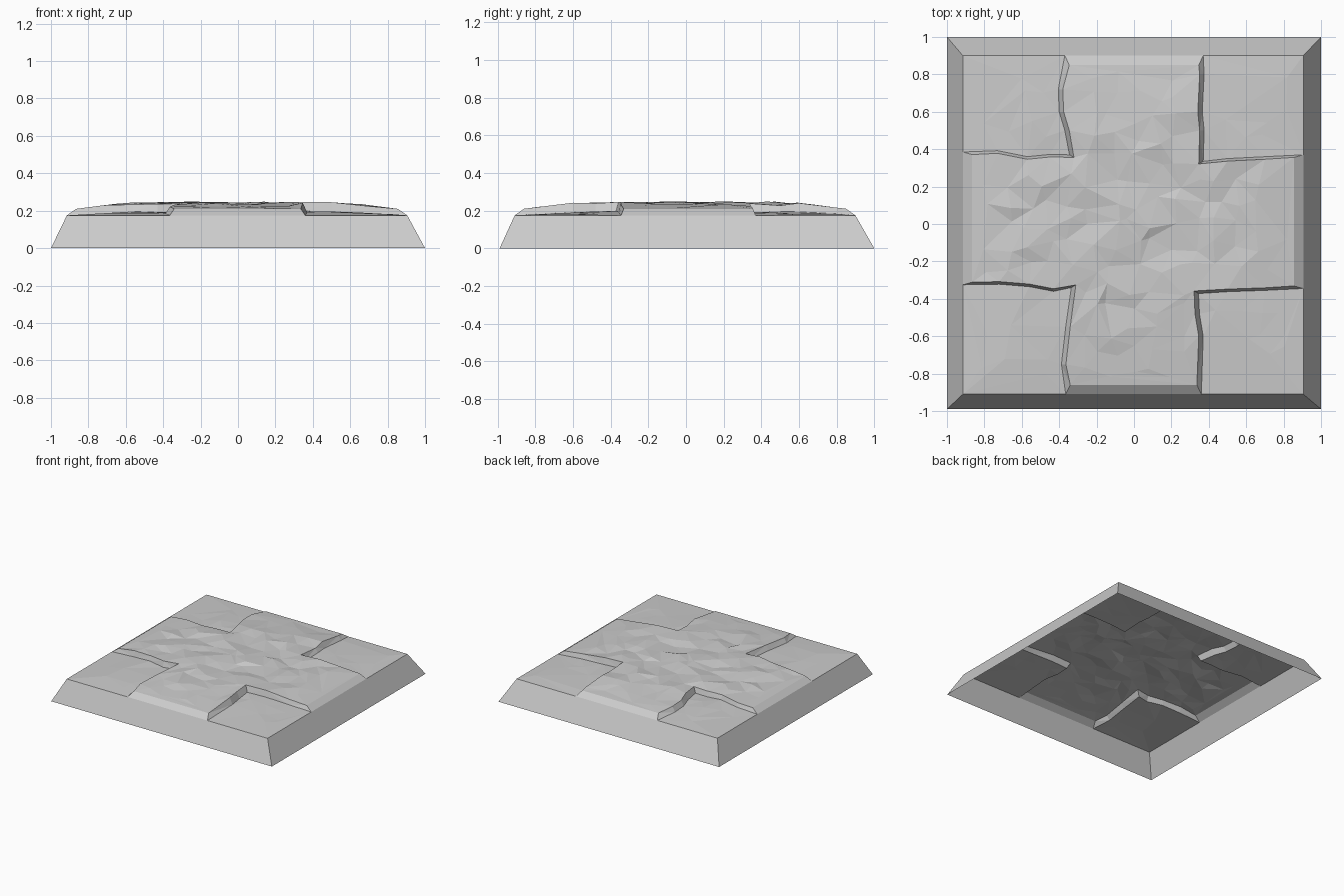
import bpy, bmesh, random
from mathutils import Vector
from mathutils.geometry import delaunay_2d_cdt

random.seed(4)
cube = bpy.data.objects.get("Cube")
if cube:
    bpy.data.objects.remove(cube, do_unlink=True)

stone = bpy.data.materials.new("grey_stone")
stone.use_nodes = True
GREY = (0.6, 0.6, 0.6, 1)
stone.diffuse_color = GREY
stone.node_tree.nodes["Principled BSDF"].inputs["Base Color"].default_value = GREY

# Rim of the raised surface
X0, X1, Y0, Y1, RIM = -0.915, 0.905, -0.91, 0.9, 0.175
INSET = 0.05


def add_object(name, bm):
    mesh = bpy.data.meshes.new(name)
    bm.to_mesh(mesh)
    bm.free()
    mesh.materials.append(stone)
    obj = bpy.data.objects.new(name, mesh)
    bpy.context.collection.objects.link(obj)
    return obj


def edge_distance(x, y):
    return min(x - X0, X1 - x, y - Y0, Y1 - y)


def cross_height(x, y):
    rise = min(1, max(0, edge_distance(x, y) - INSET) / 0.3)
    return 0.21 + 0.025 * rise + random.uniform(-0.01, 0.014) * rise


def pad_height(x, y):
    rise = min(1, edge_distance(x, y) / 0.35)
    return RIM + 0.003 + 0.014 * rise + random.uniform(-0.004, 0.006) * rise


# Foot of the broken step round each corner pad, from the y rim to the x rim:
# side x, side y, points down the arm, inner corner, points out along the arm
STEPS = [
    (-1, 1, [(-.37, Y1), (-.405, .72), (-.4, .6), (-.37, .5)], (-.345, .37),
     [(-.45, .372), (-.57, .36), (-.73, .392), (X0, .385)]),
    (1, 1, [(.37, Y1), (.375, .8), (.365, .6), (.375, .5)], (.37, .335),
     [(.5, .35), (.7, .36), (X1, .37)]),
    (1, -1, [(.36, Y0), (.37, -.6), (.35, -.48)], (.345, -.372),
     [(.5, -.362), (.7, -.355), (X1, -.345)]),
    (-1, -1, [(-.365, Y0), (-.388, -.75), (-.365, -.55)], (-.335, -.34),
     [(-.43, -.36), (-.56, -.335), (-.72, -.322), (X0, -.325)]),
]

points, heights, edges = [], [], []


def add_point(x, y, z):
    points.append(Vector((x, y)))
    heights.append(z)
    return len(points) - 1


def chain(ids):
    edges.extend(zip(ids, ids[1:]))


# Square rim
rim = [add_point(x, y, RIM) for x, y in ((X0, Y0), (X1, Y0), (X1, Y1), (X0, Y1))]
chain(rim + rim[:1])

# Steps: lower and upper edges
ends = {}
for sx, sy, down, corner, out in STEPS:
    line = down + [corner] + out
    last = len(line) - 1
    foot = [add_point(x, y, RIM if i in (0, last) else pad_height(x, y))
            for i, (x, y) in enumerate(line)]
    top = []
    for i, (x, y) in enumerate(line):
        dx = 0.024 if i <= len(down) else 0
        dy = 0.014 if i >= len(down) else 0
        x, y = x - sx * dx, y - sy * dy
        if i == 0:
            y -= sy * INSET
        if i == last:
            x -= sx * INSET
        top.append(add_point(x, y, cross_height(x, y)))
    chain(foot)
    chain([foot[0]] + top + [foot[-1]])
    ends[sx, sy] = (top[0], top[-1])

# Bevel line across the end of each arm
for s in (-1, 1):
    chain([ends[-1, s][0], ends[1, s][0]])
    chain([ends[s, -1][1], ends[s, 1][1]])

# Uneven stone between the edges
STEP = 0.115
for i in range(-8, 9):
    for j in range(-8, 9):
        x = i * STEP + random.uniform(-0.04, 0.04)
        y = j * STEP + random.uniform(-0.04, 0.04)
        if edge_distance(x, y) < INSET + 0.03:
            continue
        if abs(x) > 0.43 and abs(y) > 0.43:
            if random.random() < 0.5:
                add_point(x, y, pad_height(x, y))
        elif abs(x) < 0.29 or abs(y) < 0.29:
            add_point(x, y, cross_height(x, y))

flat, _, faces, origins, _, _ = delaunay_2d_cdt(points, edges, [], 0, 1e-5)
bm = bmesh.new()
verts = [bm.verts.new((p.x, p.y, heights[o[0]] if o else RIM))
         for p, o in zip(flat, origins)]
for f in faces:
    face = bm.faces.new([verts[i] for i in f])
    face.normal_update()
    if face.normal.z < 0:
        face.normal_flip()
add_object("stone_top", bm)

# Sloping skirt, open below
bm = bmesh.new()
lower = [bm.verts.new(p) for p in ((-1, -.99, 0), (1, -.99, 0), (1, 1, 0), (-1, 1, 0))]
upper = [bm.verts.new((points[i].x, points[i].y, RIM)) for i in rim]
for i in range(4):
    k = (i + 1) % 4
    bm.faces.new((lower[i], lower[k], upper[k], upper[i]))
add_object("sloped_skirt", bm)
